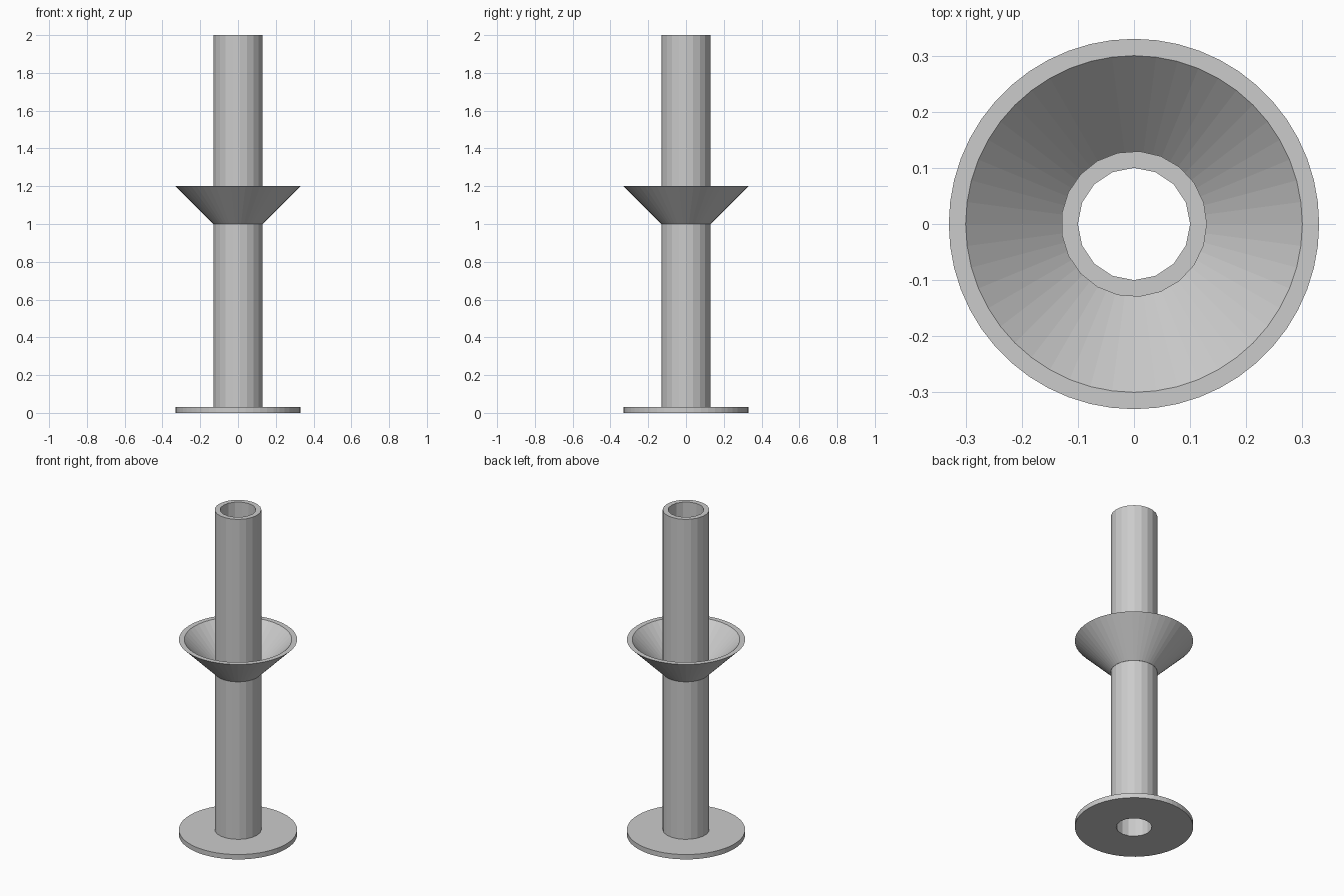
import bpy, bmesh
from math import cos, sin, tau

cube = bpy.data.objects.get("Cube")
if cube:
    bpy.data.objects.remove(cube)

grey = bpy.data.materials.new("plain grey")
grey.use_nodes = True
colour = (0.6, 0.6, 0.6, 1)
grey.diffuse_color = colour
grey.node_tree.nodes["Principled BSDF"].inputs["Base Color"].default_value = colour


def circle(bm, radius, z, sides):
    """A closed loop of verts with its edges."""
    verts = [bm.verts.new((radius * cos(tau * i / sides), radius * sin(tau * i / sides), z))
             for i in range(sides)]
    edges = [bm.edges.new((verts[i - 1], verts[i])) for i in range(sides)]
    return verts, edges


def hollow_part(name, z0, z1, outer, inner, outer_sides, inner_sides):
    """Ring solid; outer and inner are (bottom radius, top radius)."""
    bm = bmesh.new()
    rims = [[], []]
    for radii, sides in ((outer, outer_sides), (inner, inner_sides)):
        low, low_edges = circle(bm, radii[0], z0, sides)
        high, high_edges = circle(bm, radii[1], z1, sides)
        for i in range(sides):
            bm.faces.new((low[i - 1], low[i], high[i], high[i - 1]))
        rims[0] += low_edges
        rims[1] += high_edges
    # Flat rims between the outer and inner walls
    for edges in rims:
        bmesh.ops.triangle_fill(bm, edges=edges, use_beauty=True, normal=(0, 0, 1))
    bmesh.ops.recalc_face_normals(bm, faces=bm.faces)
    mesh = bpy.data.meshes.new(name)
    bm.to_mesh(mesh)
    bm.free()
    mesh.materials.append(grey)
    obj = bpy.data.objects.new(name, mesh)
    bpy.context.collection.objects.link(obj)
    return obj


# Round foot, long pipe and the funnel collar around it
hollow_part("base_flange", 0, 0.03, (0.33, 0.33), (0.1, 0.1), 52, 16)
hollow_part("pipe", 0.03, 2, (0.13, 0.13), (0.1, 0.1), 21, 16)
hollow_part("funnel_collar", 1, 1.2, (0.13, 0.33), (0.102, 0.3), 52, 48)
